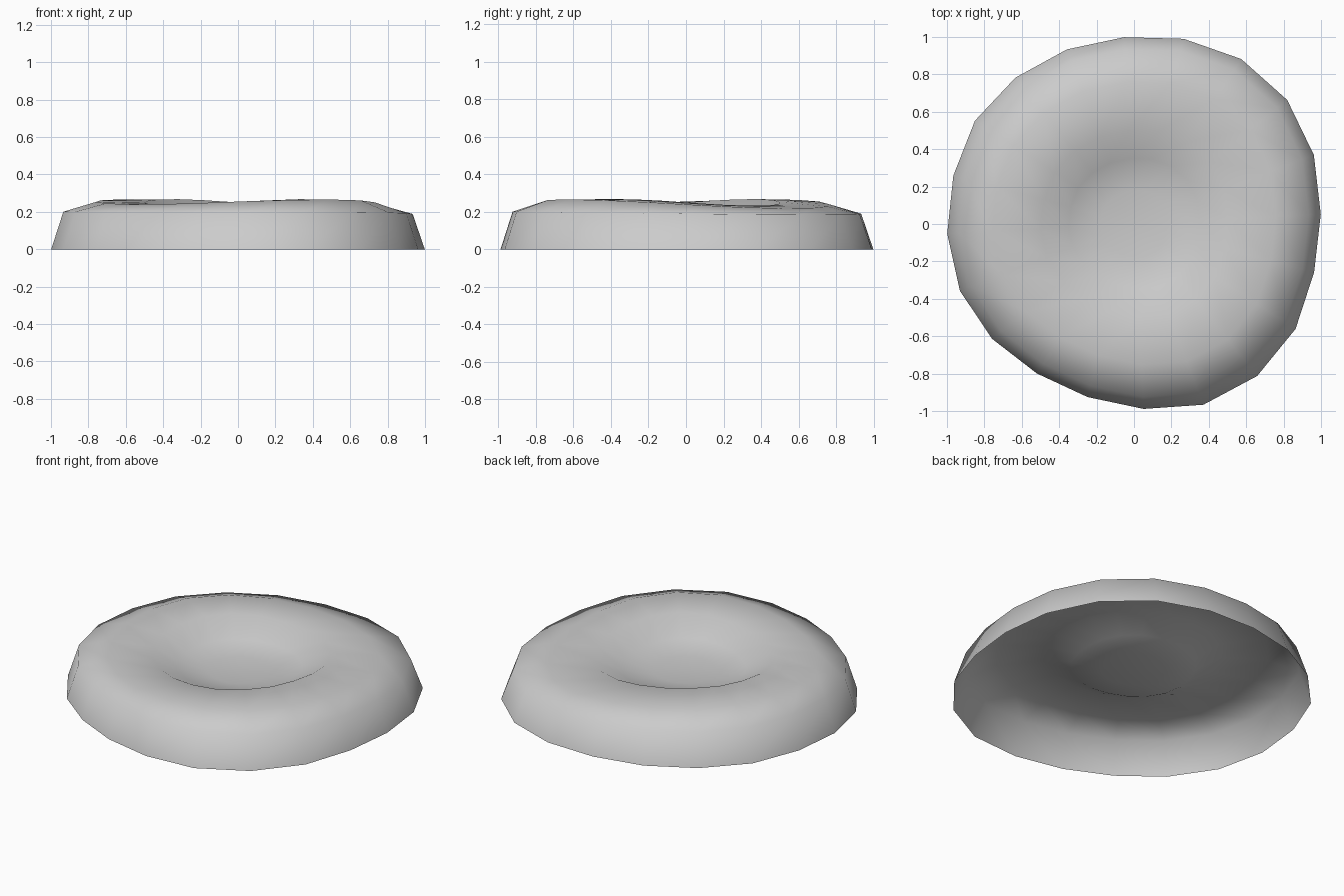
import bpy, bmesh
from math import cos, sin, radians, pi

if "Cube" in bpy.data.objects:
    bpy.data.objects.remove(bpy.data.objects["Cube"])

# outline radius at each of the 20 corners, anticlockwise from the right side
OUTLINE = [1.00, 1.03, 1.054, 1.052, 1.025, 1.00, 1.00, 1.007, 1.014, 1.00,
           1.00, 0.997, 0.976, 0.953, 0.958, 0.99, 1.035, 1.046, 1.03, 0.997]
SIDES = len(OUTLINE)
# radius, height, tilt towards front left, saddle (high at rear left and front right)
RINGS = [
    (1.00, 0.000, 0.000, 0.000),
    (0.935, 0.195, 0.008, 0.003),
    (0.76, 0.247, 0.011, 0.018),
    (0.50, 0.250, 0.000, 0.018),
    (0.35, 0.172, 0.000, 0.006),
    (0.18, 0.148, 0.000, 0.000),
]

bm = bmesh.new()
loops = []
for r, z, tilt, saddle in RINGS:
    loop = []
    for i in range(SIDES):
        a = radians(3) + 2 * pi * i / SIDES
        h = z + tilt * cos(a - radians(225)) + saddle * cos(2 * (a - radians(135)))
        s = r * OUTLINE[i]
        loop.append(bm.verts.new((s * cos(a), s * sin(a), h)))
    loops.append(loop)
for v in loops[0]:
    v.co.z = 0

# shell, open underneath
for low, high in zip(loops, loops[1:]):
    for i in range(SIDES):
        j = (i + 1) % SIDES
        bm.faces.new((low[i], low[j], high[j], high[i]))

# floor of the dent
centre = bm.verts.new((0, 0, 0.145))
for i in range(SIDES):
    bm.faces.new((loops[-1][i], loops[-1][(i + 1) % SIDES], centre))
for f in bm.faces:
    f.smooth = True

mesh = bpy.data.meshes.new("dented_mound")
bm.to_mesh(mesh)
bm.free()
bpy.context.collection.objects.link(bpy.data.objects.new("dented_mound", mesh))
